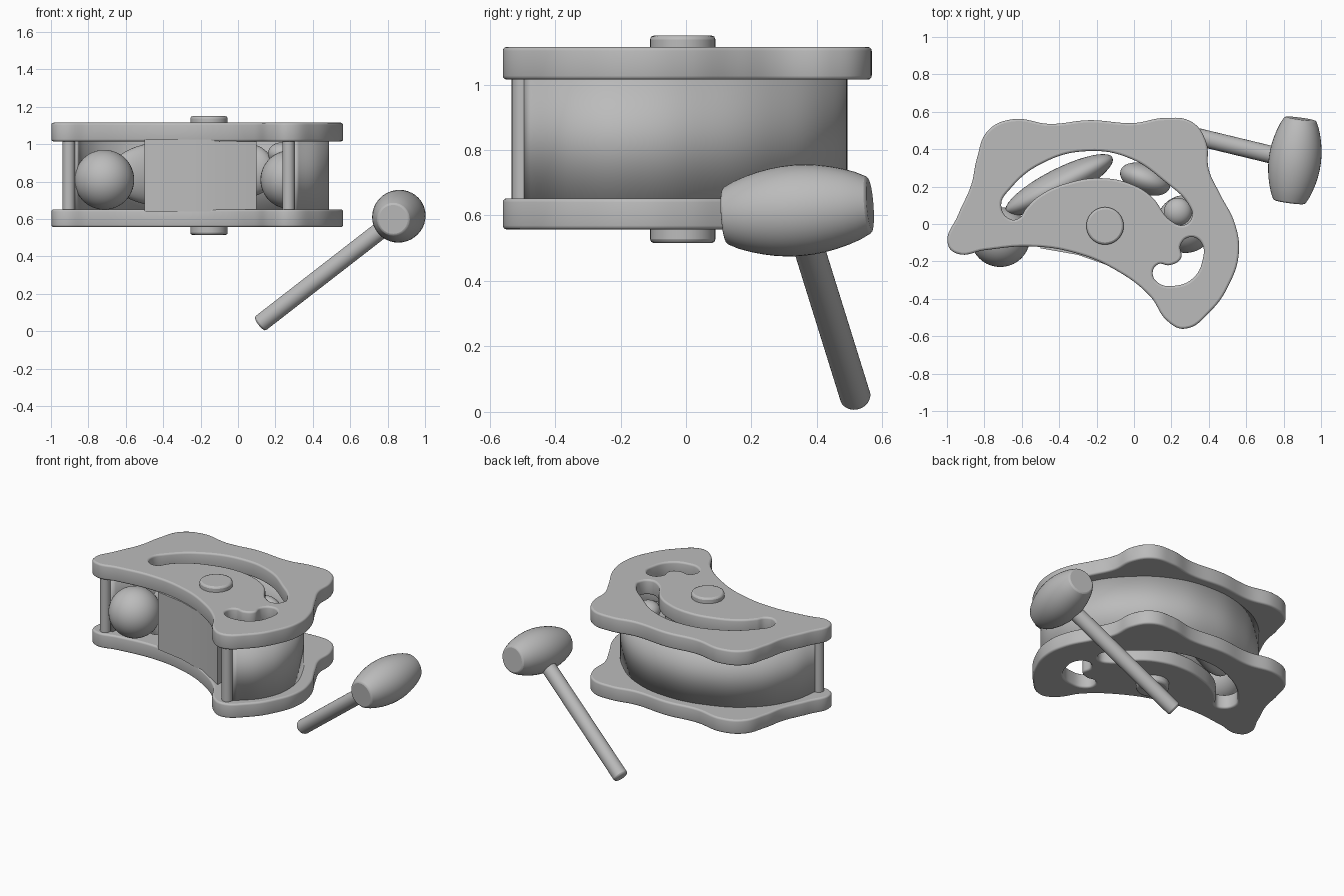
import bpy
import math
from mathutils import Vector

cube = bpy.data.objects.get("Cube")
if cube:
    bpy.data.objects.remove(cube)

mat = bpy.data.materials.new("plain_grey")
mat.use_nodes = True
mat.diffuse_color = (0.5, 0.5, 0.5, 1)
mat.node_tree.nodes["Principled BSDF"].inputs["Base Color"].default_value = (0.5, 0.5, 0.5, 1)


def select(obj):
    bpy.ops.object.select_all(action='DESELECT')
    obj.select_set(True)
    bpy.context.view_layer.objects.active = obj


def finish(obj, name, angle=35):
    obj.name = name
    obj.data.materials.clear()
    obj.data.materials.append(mat)
    select(obj)
    bpy.ops.object.shade_smooth_by_angle(angle=math.radians(angle))
    return obj


def curve_mesh(loops, z0, z1, bevel=0.0, cyclic=True, handle='AUTO'):
    """Smooth outlines (with holes) extruded between two heights."""
    cu = bpy.data.curves.new("outline", 'CURVE')
    cu.dimensions = '2D' if cyclic else '3D'
    cu.fill_mode = 'BOTH' if cyclic else 'FULL'
    cu.resolution_u = 8
    cu.extrude = (z1 - z0) / 2 - bevel
    cu.bevel_depth = bevel
    cu.bevel_resolution = 2
    cu.offset = -bevel
    for pts in loops:
        sp = cu.splines.new('BEZIER')
        sp.bezier_points.add(len(pts) - 1)
        sp.use_cyclic_u = cyclic
        for bp, p in zip(sp.bezier_points, pts):
            bp.co = (p[0], p[1], 0)
            bp.handle_left_type = bp.handle_right_type = handle
    obj = bpy.data.objects.new("outline", cu)
    bpy.context.collection.objects.link(obj)
    obj.location.z = (z0 + z1) / 2
    select(obj)
    bpy.ops.object.convert(target='MESH')
    return bpy.context.object


def ellipsoid(name, loc, size, turn=0):
    bpy.ops.mesh.primitive_uv_sphere_add(segments=40, ring_count=24, radius=1,
                                         location=loc, rotation=(0, 0, turn))
    obj = bpy.context.object
    obj.scale = size
    return finish(obj, name, 60)


def lathe(name, start, end, profile, bevel=0.0):
    """Round part along an axis; profile holds (fraction, radius) pairs."""
    a, b = Vector(start), Vector(end)
    seg = 40
    verts, faces = [], []
    for t, r in profile:
        for i in range(seg):
            w = 2 * math.pi * i / seg
            verts.append((r * math.cos(w), r * math.sin(w), t * (b - a).length))
    for j in range(len(profile) - 1):
        for i in range(seg):
            k = (i + 1) % seg
            faces.append((j * seg + i, j * seg + k, (j + 1) * seg + k, (j + 1) * seg + i))
    faces.append(tuple(reversed(range(seg))))
    faces.append(tuple(range(len(verts) - seg, len(verts))))
    me = bpy.data.meshes.new(name)
    me.from_pydata(verts, [], faces)
    obj = bpy.data.objects.new(name, me)
    bpy.context.collection.objects.link(obj)
    obj.location = a
    obj.rotation_euler = (b - a).to_track_quat('Z', 'Y').to_euler()
    if bevel:
        m = obj.modifiers.new("round_edge", 'BEVEL')
        m.width, m.segments = bevel, 2
        m.limit_method = 'ANGLE'
    return finish(obj, name)


# Wavy plates, each pierced by a long arc slot and a small hooked slot
outline = [(-.995, -.11), (-.94, .05), (-.87, .21), (-.84, .35), (-.78, .5), (-.65, .56),
           (-.45, .535), (-.24, .555), (0, .54), (.165, .567), (.31, .545), (.385, .44),
           (.4, .29), (.46, .16), (.54, 0), (.56, -.16), (.51, -.32), (.41, -.465),
           (.27, -.56), (.18, -.52), (.085, -.385), (-.1, -.245), (-.315, -.155),
           (-.555, -.12), (-.8, -.14), (-.94, -.16)]
arc_slot = [(-.71, .1), (-.66, .19), (-.48, .33), (-.24, .39), (-.02, .35), (.16, .23),
            (.3, .09), (.31, .04), (.27, -.005), (.2, .015), (.09, .15), (-.02, .215),
            (-.18, .245), (-.35, .22), (-.5, .155), (-.58, .08), (-.61, .035), (-.66, .025)]
hook_slot = [(.25, -.11), (.3, -.07), (.36, -.1), (.365, -.2), (.315, -.29), (.22, -.33),
             (.13, -.315), (.1, -.26), (.13, -.215), (.19, -.22), (.25, -.185)]
for name, z0, z1 in (("bottom_plate", .557, .652), ("top_plate", 1.015, 1.115)):
    finish(curve_mesh([outline, arc_slot, hook_slot], z0, z1, .012), name)

# Curved back wall between the plates
wall_path = [(-.88, -.1), (-.84, .1), (-.69, .31), (-.45, .435), (-.2, .47), (.05, .415),
             (.255, .27), (.4, .07), (.465, -.15), (.425, -.33), (.29, -.48)]
wall = curve_mesh([wall_path], .64, 1.025, cyclic=False)
solid = wall.modifiers.new("thickness", 'SOLIDIFY')
solid.thickness, solid.offset = .045, 0
finish(wall, "curved_wall")

# Central block with a rounded back, and its axle
block = [(-.5, -.13), (-.5, .12), (-.35, .2), (-.18, .225), (-.02, .195), (.07, .12),
         (.1, .02), (.1, -.36), (-.1, -.235), (-.3, -.165)]
finish(curve_mesh([block], .64, 1.025, handle='VECTOR'), "centre_block")
lathe("axle", (-.155, -.01, .515), (-.155, -.01, 1.15), [(0, .1), (1, .1)], .012)

# Corner dowels
for name, x, y in (("left_end_dowel", .27, -.5), ("right_end_dowel", -.905, -.11)):
    lathe(name, (x, y, .62), (x, y, 1.04), [(0, .033), (1, .033)])

# Loose shapes held between the plates
ellipsoid("front_ball", (-.715, -.07, .81), (.16, .16, .16))
ellipsoid("long_bean", (-.4, .21, .84), (.32, .085, .17), math.radians(27))
ellipsoid("small_bean", (.06, .24, .86), (.14, .08, .14), math.radians(-20))
ellipsoid("side_ball", (.275, 0, .81), (.155, .155, .155))
ellipsoid("side_knob", (.235, .065, .95), (.075, .075, .06))

# Mallet
lathe("mallet_handle", (.115, .52, .038), (.84, .345, .6), [(0, .047), (1, .047)], .012)
head = [(t / 12, .085 + .055 * math.sin(math.pi * t / 12) ** .8) for t in range(13)]
lathe("mallet_head", (.83, .117, .598), (.89, .563, .632), head, .008)
